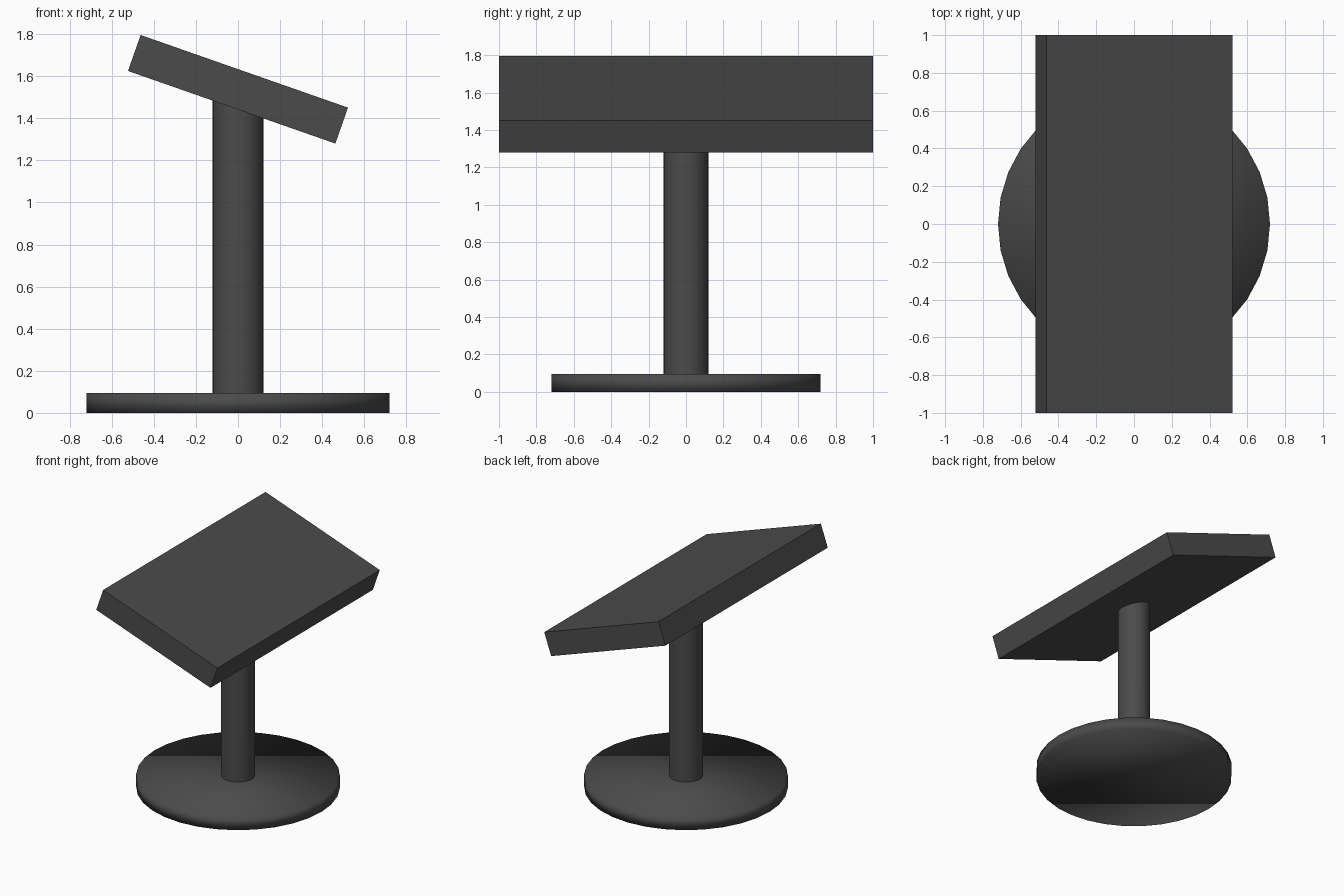
import bpy, math

if "Cube" in bpy.data.objects:
    bpy.data.objects.remove(bpy.data.objects["Cube"])

# Dark charcoal finish shared by all parts
dark = bpy.data.materials.new("charcoal")
dark.diffuse_color = (0.07, 0.07, 0.07, 1)
dark.use_nodes = True
dark.node_tree.nodes["Principled BSDF"].inputs["Base Color"].default_value = dark.diffuse_color


def cylinder(name, radius, z0, z1, sides=32):
    bpy.ops.mesh.primitive_cylinder_add(vertices=sides, radius=radius, depth=z1 - z0,
                                        location=(0, 0, (z0 + z1) / 2))
    obj = bpy.context.object
    obj.name = name
    obj.data.materials.append(dark)
    return obj


TILT = math.radians(19.3)

# Round foot, smooth all over its rim
cylinder("base_disc", 0.72, 0.0, 0.095)
bpy.ops.object.shade_smooth()

# Upright post, its top cut to sit just inside the tilted slab
post = cylinder("post", 0.12, 0.095, 1.5)
for v in post.data.vertices:
    if v.co.z > 0:
        v.co.z = 1.45 - v.co.x * math.tan(TILT) - post.location.z
bpy.ops.object.shade_smooth_by_angle(angle=math.radians(30))

# Tilted slab, sloping down towards +x
bpy.ops.mesh.primitive_cube_add(size=1, location=(0, 0, 1.5375), rotation=(0, TILT, 0))
slab = bpy.context.object
slab.name = "tilted_top"
slab.scale = (1.044, 2.0, 0.181)
slab.data.materials.append(dark)
